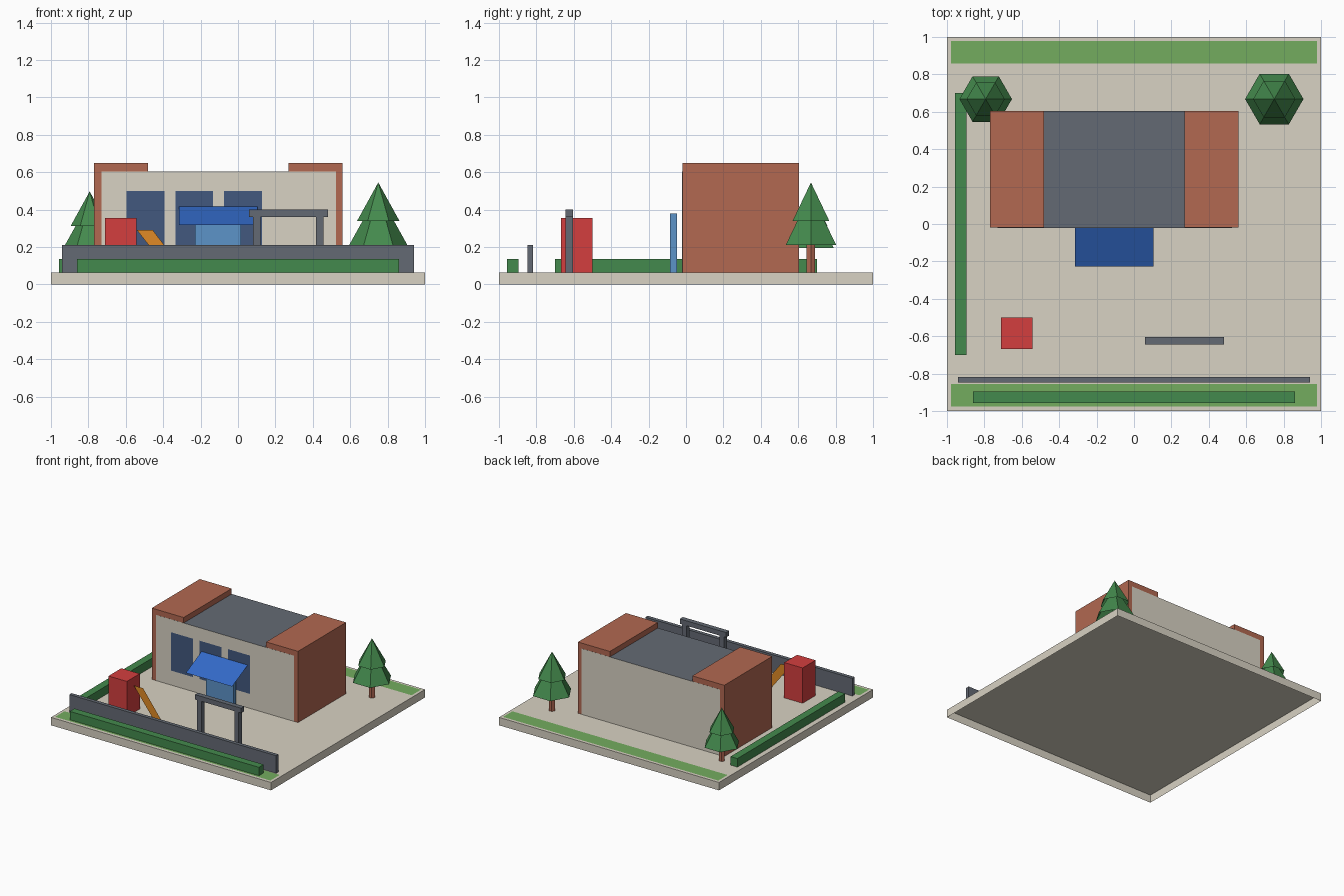
import bpy
from math import pi

cube = bpy.data.objects.get("Cube")
if cube:
    bpy.data.objects.remove(cube, do_unlink=True)


def material(name, r, g, b):
    """Flat material from 0-255 display values, stored as linear."""
    rgba = [((c / 255 + 0.055) / 1.055) ** 2.4 for c in (r, g, b)] + [1]
    m = bpy.data.materials.new(name)
    m.use_nodes = True
    m.diffuse_color = rgba
    m.node_tree.nodes["Principled BSDF"].inputs["Base Color"].default_value = rgba
    return m


CREAM = material("cream", 216, 210, 195)
BRICK = material("brick", 178, 104, 81)
GREY = material("slate_grey", 100, 106, 116)
NAVY = material("window_navy", 66, 88, 126)
BLUE = material("canopy_blue", 51, 106, 200)
SKY = material("door_blue", 92, 147, 200)
GRASS = material("grass_green", 116, 172, 95)
GREEN = material("leaf_green", 68, 138, 77)
RED = material("red", 212, 62, 62)
ORANGE = material("orange", 224, 138, 38)

GROUND = 0.065


def mesh_object(name, mat, verts, faces):
    me = bpy.data.meshes.new(name)
    me.from_pydata(verts, [], faces)
    me.materials.append(mat)
    ob = bpy.data.objects.new(name, me)
    bpy.context.collection.objects.link(ob)
    return ob


def box(name, mat, x, y, z):
    """Open-bottomed box from (low, high) ranges on each axis."""
    corners = [(x[0], y[0]), (x[1], y[0]), (x[1], y[1]), (x[0], y[1])]
    verts = [(*c, h) for h in z for c in corners]
    sides = [(i, (i + 1) % 4, (i + 1) % 4 + 4, i + 4) for i in range(4)]
    return mesh_object(name, mat, verts, sides + [(4, 5, 6, 7)])


def sheet(name, mat, *corners):
    """Single flat four-cornered panel."""
    return mesh_object(name, mat, corners, [(0, 1, 2, 3)])


def cone(name, mat, x, y, z, r1, r2, height):
    """Open six-sided cone standing on height z, with corners on the x axis."""
    bpy.ops.mesh.primitive_cone_add(vertices=6, radius1=r1, radius2=r2, depth=height,
                                    end_fill_type='NOTHING',
                                    location=(x, y, z + height / 2), rotation=(0, 0, pi / 6))
    bpy.context.object.name = name
    bpy.context.object.data.materials.append(mat)


# Ground slab and grass strips
box("ground_slab", CREAM, (-1, 1), (-1, 1), (0, GROUND))
z = GROUND + 0.001
for name, y0, y1 in (("front_grass", -0.977, -0.856), ("back_grass", 0.857, 0.978)):
    sheet(name, GRASS, (-0.978, y0, z), (0.978, y0, z), (0.978, y1, z), (-0.978, y1, z))

# Main hall: cream walls, grey roof on the upward face
hall = box("main_hall", CREAM, (-0.73, 0.525), (-0.0208, 0.6038), (GROUND, 0.605))
hall.data.materials.append(GREY)
for face in hall.data.polygons:
    if face.normal.z > 0.5:
        face.material_index = 1

# Brick end wings
for name, x in (("right_wing", (-0.77, -0.48)), ("left_wing", (0.27, 0.56))):
    box(name, BRICK, x, (-0.02, 0.603), (GROUND, 0.65))

# Windows
for i in range(3):
    x0 = -0.595 + 0.26 * i
    x1 = x0 + 0.202
    sheet(f"window_{i + 1}", NAVY, (x0, -0.023, 0.185), (x1, -0.023, 0.185),
          (x1, -0.023, 0.5), (x0, -0.023, 0.5))

# Entrance door and sloping canopy sheet
box("entrance_door", SKY, (-0.23, 0.017), (-0.085, -0.048), (GROUND, 0.378))
sheet("entrance_canopy", BLUE, (-0.315, -0.227, 0.318), (0.105, -0.227, 0.318),
      (0.105, -0.022, 0.417), (-0.315, -0.022, 0.417))

# Boundary wall and hedges
box("boundary_wall", GREY, (-0.94, 0.94), (-0.847, -0.817), (GROUND, 0.21))
box("front_hedge", GREEN, (-0.86, 0.86), (-0.956, -0.895), (GROUND, 0.135))
box("side_hedge", GREEN, (-0.957, -0.895), (-0.7, 0.7), (GROUND, 0.135))

# Play tower with slide sheet
box("play_tower", RED, (-0.71, -0.543), (-0.667, -0.5), (GROUND, 0.355))
sheet("slide", ORANGE, (-0.365, -0.582, GROUND), (-0.285, -0.582, GROUND),
      (-0.455, -0.582, 0.29), (-0.54, -0.582, 0.29))

# Climbing frame
box("frame_beam", GREY, (0.06, 0.48), (-0.645, -0.605), (0.36, 0.4))
for name, x in (("frame_right_post", 0.08), ("frame_left_post", 0.418)):
    box(name, GREY, (x, x + 0.04), (-0.645, -0.605), (GROUND, 0.36))

# Trees: trunk and two stacked cones
for side, x, s in (("right", -0.793, 0.9), ("left", 0.75, 1.0)):
    y = 0.668
    cone(f"{side}_tree_trunk", BRICK, x, y, GROUND, 0.026 * s, 0.026 * s, 0.16 * s)
    cone(f"{side}_tree_lower", GREEN, x, y, GROUND + 0.145 * s, 0.156 * s, 0, 0.28 * s)
    cone(f"{side}_tree_upper", GREEN, x, y, GROUND + 0.275 * s, 0.113 * s, 0, 0.205 * s)
